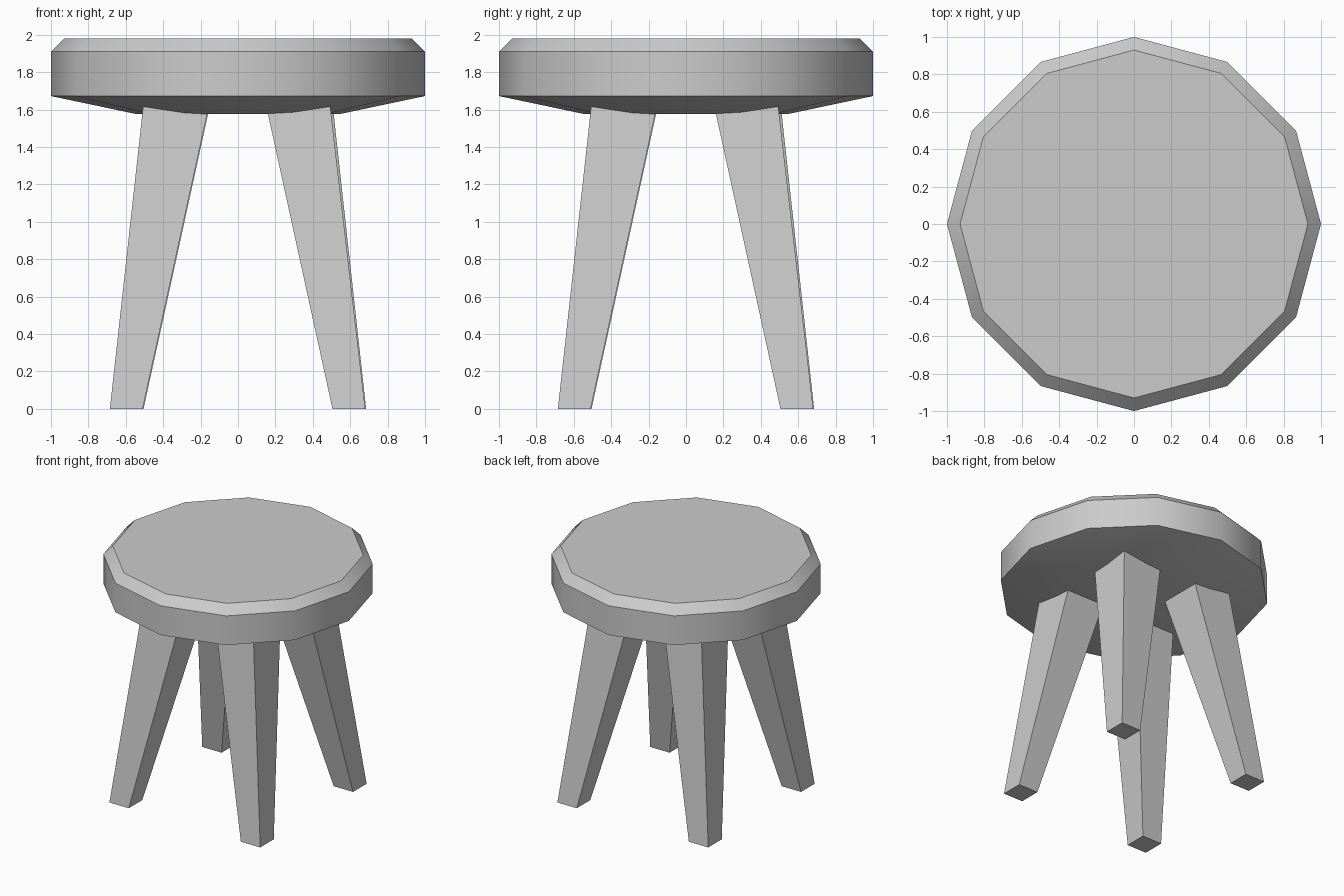
import bpy, bmesh, math
from mathutils import Matrix

if "Cube" in bpy.data.objects:
    bpy.data.objects.remove(bpy.data.objects["Cube"])


def make_object(name, bm):
    bmesh.ops.recalc_face_normals(bm, faces=bm.faces)
    mesh = bpy.data.meshes.new(name)
    bm.to_mesh(mesh)
    bm.free()
    obj = bpy.data.objects.new(name, mesh)
    bpy.context.collection.objects.link(obj)
    return obj


def loft(name, rings):
    """Skin a stack of equal-length closed rings and cap both ends."""
    bm = bmesh.new()
    loops = [[bm.verts.new(p) for p in ring] for ring in rings]
    n = len(loops[0])
    for a, b in zip(loops, loops[1:]):
        for i in range(n):
            j = (i + 1) % n
            bm.faces.new((a[i], a[j], b[j], b[i]))
    bm.faces.new(loops[0][::-1])
    bm.faces.new(loops[-1])
    return make_object(name, bm)


def circle(r, z, n=12):
    return [(r * math.cos(2 * math.pi * i / n), r * math.sin(2 * math.pi * i / n), z)
            for i in range(n)]


def rect(x0, x1, y0, y1, z):
    return [(x0, y0, z), (x1, y0, z), (x1, y1, z), (x0, y1, z)]


# Seat: twelve-sided disc, chamfered top edge, tapered underside
seat_profile = [(0.54, 1.575), (1.0, 1.672), (1.0, 1.91), (0.93, 1.98)]
seat = loft("seat", [circle(r, z) for r, z in seat_profile])
bpy.context.view_layer.objects.active = seat
seat.select_set(True)
bpy.ops.object.shade_smooth_by_angle(angle=math.radians(40))

# Legs: splayed, tapering square posts repeated around the centre
names = ["front_left_leg", "front_right_leg", "back_right_leg", "back_left_leg"]
for i, name in enumerate(names):
    leg = loft(name, [rect(-0.685, -0.51, -0.68, -0.505, 0),
                      rect(-0.504, -0.15, -0.49, -0.145, 1.645)])
    leg.data.transform(Matrix.Rotation(i * math.pi / 2, 4, 'Z'))
